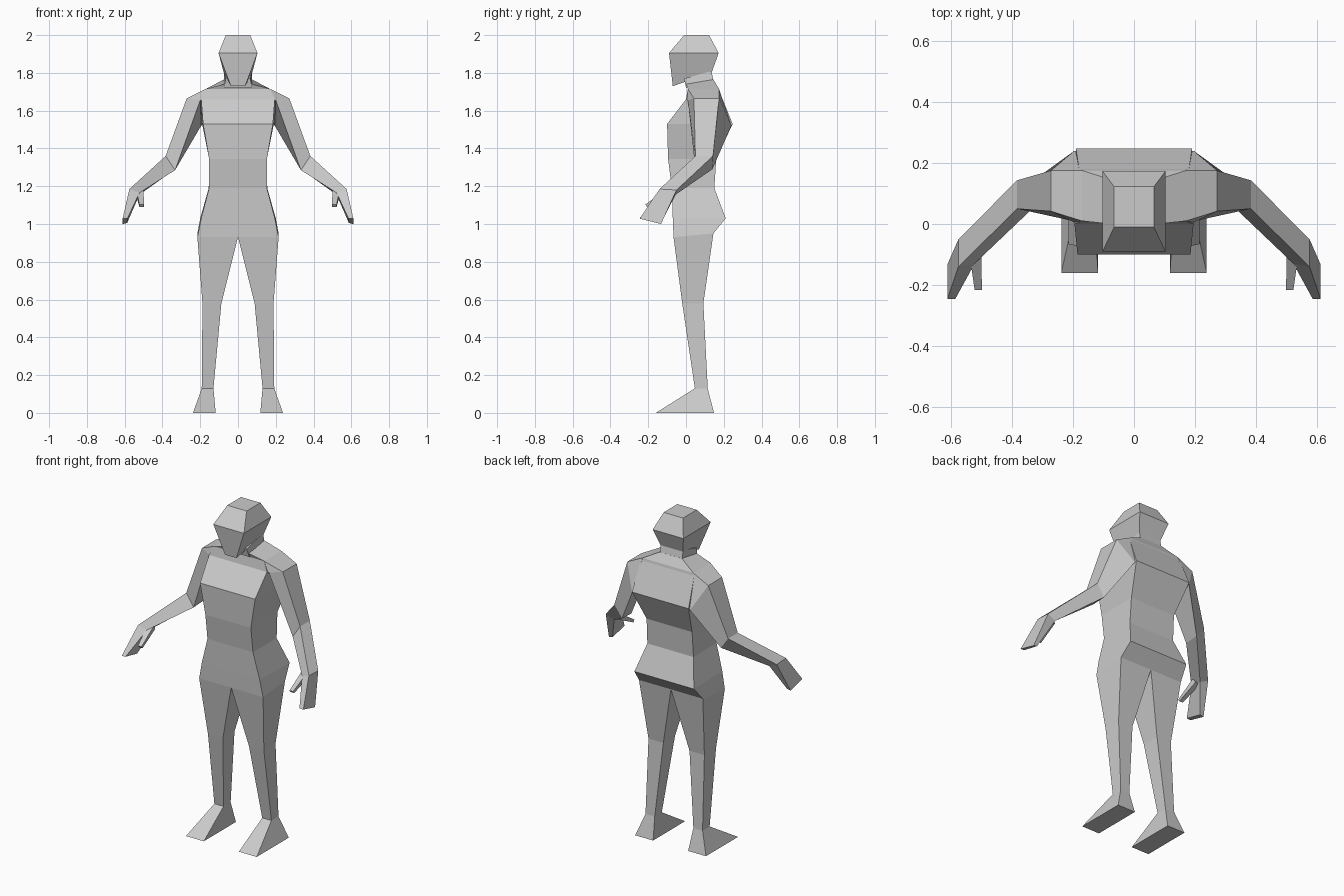
import bpy, bmesh


def loft(name, rings, mirrored=False):
    """Skin a list of four-corner rings into one closed, flat-faced part."""
    bm = bmesh.new()
    loops = [[bm.verts.new(p) for p in ring] for ring in rings]
    for a, b in zip(loops, loops[1:]):
        for i in range(4):
            j = (i + 1) % 4
            bm.faces.new((a[i], a[j], b[j], b[i]))
    bm.faces.new(loops[0][::-1])
    bm.faces.new(loops[-1])
    bmesh.ops.recalc_face_normals(bm, faces=bm.faces)
    mesh = bpy.data.meshes.new(name)
    bm.to_mesh(mesh)
    bm.free()
    obj = bpy.data.objects.new(name, mesh)
    bpy.context.collection.objects.link(obj)
    if mirrored:
        obj.modifiers.new("Mirror", 'MIRROR')
    return obj


def band(front, back):
    """Symmetric ring from (half width, y, z) at the front and at the back."""
    (xf, yf, zf), (xb, yb, zb) = front, back
    return [(-xf, yf, zf), (xf, yf, zf), (xb, yb, zb), (-xb, yb, zb)]


def slab(x0, x1, y0, y1, z0, z1):
    """Leg ring: inner/outer x, front/back y, front/back z."""
    return [(x0, y0, z0), (x1, y0, z0), (x1, y1, z1), (x0, y1, z1)]


# Torso: hips up to the neck base
loft("torso", [
    band((.215, -.066, .93), (.215, .145, .95)),
    band((.195, -.07, 1.03), (.20, .21, 1.03)),
    band((.153, -.075, 1.19), (.155, .15, 1.19)),
    band((.153, -.095, 1.345), (.153, .16, 1.345)),
    band((.185, -.10, 1.53), (.19, .247, 1.53)),
    band((.195, 0, 1.66), (.18, .178, 1.70)),
    band((.17, .01, 1.715), (.17, .175, 1.715)),
    band((.075, 0, 1.74), (.075, .145, 1.765)),
])

# Neck
loft("neck", [
    band((.075, 0, 1.72), (.075, .145, 1.76)),
    band((.065, -.01, 1.77), (.075, .135, 1.81)),
])

# Head: chin, brow, crown
loft("head", [
    band((.038, -.07, 1.73), (.075, .135, 1.80)),
    band((.103, -.09, 1.905), (.103, .173, 1.905)),
    band((.065, -.01, 2.0), (.065, .122, 2.0)),
])

# Legs with wedge feet
loft("leg", [
    slab(0, .215, -.066, .145, .93, .95),
    slab(.088, .188, -.02, .092, .58, .58),
    slab(.13, .192, .047, .115, .13, .13),
    slab(.118, .238, -.16, .148, 0, 0),
], mirrored=True)

# Arms: corners run upper front, upper back, lower back, lower front
loft("arm", [
    [(.17, .01, 1.715), (.17, .175, 1.715), (.18, .235, 1.53), (.185, 0, 1.655)],
    [(.272, .042, 1.665), (.272, .175, 1.665), (.195, .24, 1.52), (.20, .01, 1.655)],
    [(.383, .05, 1.36), (.383, .143, 1.36), (.333, .14, 1.29), (.333, .05, 1.285)],
    [(.575, -.14, 1.185), (.575, -.05, 1.18), (.522, -.055, 1.155), (.522, -.13, 1.165)],
    [(.611, -.245, 1.028), (.611, -.132, 1.0), (.587, -.132, 1.005), (.585, -.245, 1.03)],
], mirrored=True)

# Thumbs
loft("thumb", [
    [(.54, -.09, 1.19), (.54, -.075, 1.155), (.505, -.075, 1.155), (.50, -.09, 1.185)],
    [(.522, -.216, 1.103), (.522, -.205, 1.09), (.498, -.205, 1.09), (.498, -.216, 1.103)],
], mirrored=True)
